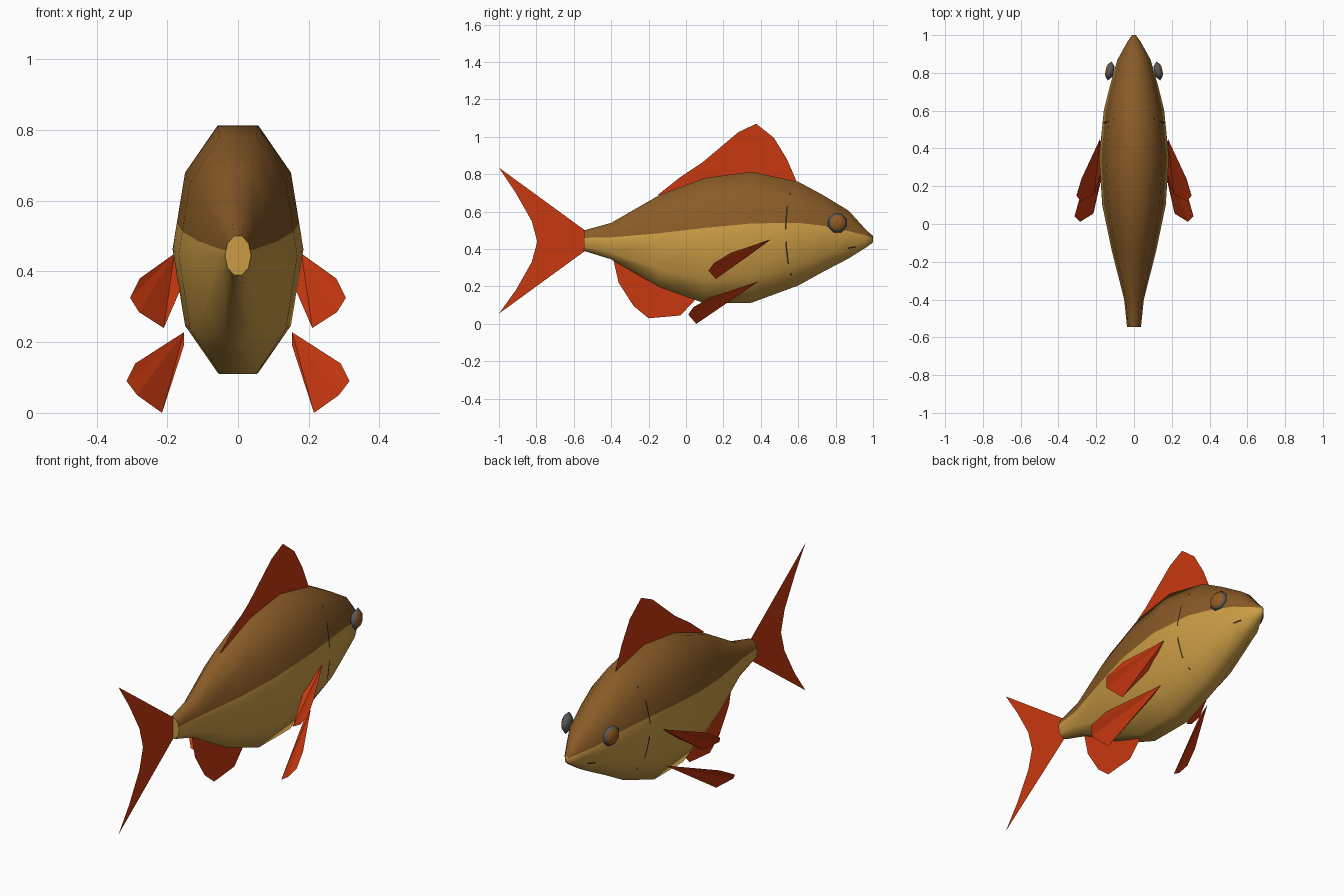
import bpy, bmesh, math
from mathutils import Vector

if "Cube" in bpy.data.objects:
    bpy.data.objects.remove(bpy.data.objects["Cube"])


def material(name, rgb):
    m = bpy.data.materials.new(name)
    m.diffuse_color = (*rgb, 1)
    m.use_nodes = True
    m.node_tree.nodes["Principled BSDF"].inputs["Base Color"].default_value = m.diffuse_color
    return m


BACK = material("brown back", (0.25, 0.105, 0.020))
BELLY = material("golden belly", (0.60, 0.335, 0.060))
FIN = material("orange red fin", (0.58, 0.040, 0.005))
IRIS = material("amber iris", (0.30, 0.105, 0.015))
RIM = material("grey eye rim", (0.10, 0.10, 0.10))
LINE = material("dark line", (0.035, 0.022, 0.008))


def make(name, verts, faces, mats, rule=None, smooth=False):
    me = bpy.data.meshes.new(name)
    me.from_pydata(verts, [], faces)
    for m in mats:
        me.materials.append(m)
    for p in me.polygons:
        p.material_index = rule(p) if rule else 0
        p.use_smooth = smooth
    ob = bpy.data.objects.new(name, me)
    bpy.context.collection.objects.link(ob)
    return ob


# Body stations: y, bottom z, top z, half width, colour boundary z
STATIONS = [
    (-0.545, 0.390, 0.500, 0.037, 0.460),
    (-0.40, 0.345, 0.540, 0.052, 0.463),
    (-0.14, 0.195, 0.690, 0.118, 0.485),
    (0.10, 0.110, 0.780, 0.168, 0.513),
    (0.35, 0.113, 0.813, 0.185, 0.537),
    (0.60, 0.205, 0.760, 0.160, 0.540),
    (0.73, 0.277, 0.690, 0.128, 0.525),
    (0.87, 0.350, 0.605, 0.088, 0.496),
    (0.965, 0.410, 0.500, 0.035, 0.472),
    (1.00, 0.435, 0.470, 0.010, 0.460),
]


def half_ring(bottom, top, width, split):
    """Right half of a ten-sided section, with an extra point on the colour line."""
    mid, rz = (bottom + top) / 2, (top - bottom) / 2 / math.sin(math.radians(72))
    pts = [(width * math.cos(math.radians(a)), mid + rz * math.sin(math.radians(a)))
           for a in (-72, -36, 0, 36, 72)]
    (x0, z0), (x1, z1) = pts[2], pts[3]
    t = min(max((split - z0) / (z1 - z0), 0.1), 0.9)
    pts.insert(3, (x0 + (x1 - x0) * t, z0 + (z1 - z0) * t))
    return pts


verts, faces, N = [], [], 12
for y, b, t, w, s in STATIONS:
    half = half_ring(b, t, w, s)
    verts += [(x, y, z) for x, z in half] + [(-x, y, z) for x, z in reversed(half)]
for i in range(len(STATIONS) - 1):
    for j in range(N):
        k = (j + 1) % N
        faces.append((i * N + j, i * N + N + j, i * N + N + k, i * N + k))
faces += [tuple(range(N)), tuple(reversed(range(len(verts) - N, len(verts))))]
side_count = (len(STATIONS) - 1) * N
body = make("body", verts, faces, [BELLY, BACK],
            lambda p: int(p.index < side_count and 3 <= p.index % N <= 7), True)
bm = bmesh.new()
bm.from_mesh(body.data)
bmesh.ops.recalc_face_normals(bm, faces=bm.faces)
bm.to_mesh(body.data)
bm.free()
body.data.polygons[side_count].use_smooth = False


# Flat fins on the centre line, given as (y, z) outlines
def centre_fin(name, outline):
    make(name, [(0, y, z) for y, z in outline], [tuple(range(len(outline)))], [FIN])


centre_fin("dorsal_fin", [(-0.15, 0.69), (-0.03, 0.785), (0.09, 0.865), (0.28, 1.025),
                          (0.375, 1.07), (0.47, 0.995), (0.54, 0.88), (0.59, 0.765),
                          (0.50, 0.72), (0.10, 0.70)])
centre_fin("tail_fin", [(-0.54, 0.50), (-1.0, 0.835), (-0.91, 0.70), (-0.825, 0.55),
                        (-0.795, 0.44), (-0.825, 0.33), (-0.91, 0.18), (-1.0, 0.055),
                        (-0.54, 0.39)])
centre_fin("anal_fin", [(-0.39, 0.35), (-0.36, 0.22), (-0.28, 0.095), (-0.20, 0.03),
                        (-0.03, 0.045), (0.05, 0.13), (-0.14, 0.25)])

# Paired fins, as fans about the root
PECTORAL = [(0.18, 0.45, 0.45), (0.278, 0.24, 0.38), (0.305, 0.15, 0.325),
            (0.28, 0.12, 0.285), (0.21, 0.16, 0.24), (0.16, 0.32, 0.355)]
PELVIC = [(0.153, 0.39, 0.228), (0.29, 0.13, 0.14), (0.315, 0.04, 0.09),
          (0.285, 0.012, 0.05), (0.215, 0.055, 0.0), (0.153, 0.33, 0.19)]
# Gill slit and mouth, as (y, z) paths laid on the skin
GILL = [(0.558, 0.70), (0.54, 0.62), (0.533, 0.52), (0.535, 0.42), (0.545, 0.33), (0.562, 0.26)]
MOUTH = [(0.865, 0.405), (0.905, 0.413)]


def strip(name, path, side, offset):
    """Thin ribbon whose points are projected sideways onto the body."""
    vs = []
    for y, z in path:
        for d in (-0.004, 0.004):
            oy, oz = Vector(offset) * d
            ok, hit, nrm, _ = body.ray_cast(Vector((side, y + oy, z + oz)), Vector((-side, 0, 0)))
            vs.append(hit + nrm * 0.003)
    fs = [(2 * i, 2 * i + 1, 2 * i + 3, 2 * i + 2) for i in range(len(path) - 1)]
    make(name, vs, fs, [LINE])


bpy.context.view_layer.update()
for side, label in ((1, "right"), (-1, "left")):
    for name, pts in (("pectoral_fin", PECTORAL), ("pelvic_fin", PELVIC)):
        make(f"{label}_{name}", [(side * x, y, z) for x, y, z in pts],
             [(0, i, i + 1) for i in range(1, 5)], [FIN])
    strip(f"{label}_gill", GILL, side, (1, 0))
    strip(f"{label}_mouth", MOUTH, side, (0, 1))

    # Eye: flattened eight-sided ball, amber outside and grey round the rim
    rings = [(-0.021, 0.028), (0.0, 0.055), (0.013, 0.042), (0.022, 0.024)]
    ev = [(side * d, r * math.cos((k + 0.5) * math.pi / 4), r * math.sin((k + 0.5) * math.pi / 4))
          for d, r in rings for k in range(8)]
    ef = [(i * 8 + k, i * 8 + (k + 1) % 8, i * 8 + 8 + (k + 1) % 8, i * 8 + 8 + k)
          for i in range(3) for k in range(8)]
    ef += [tuple(range(7, -1, -1)), tuple(range(24, 32))]
    if side < 0:
        ef = [f[::-1] for f in ef]
    eye = make(f"{label}_eye", ev, ef, [RIM, IRIS],
               lambda p: int(16 <= p.index < 24 or p.index == 25), True)
    eye.location = (side * 0.128, 0.81, 0.54)
    eye.rotation_euler = (0, 0, side * math.radians(12))
